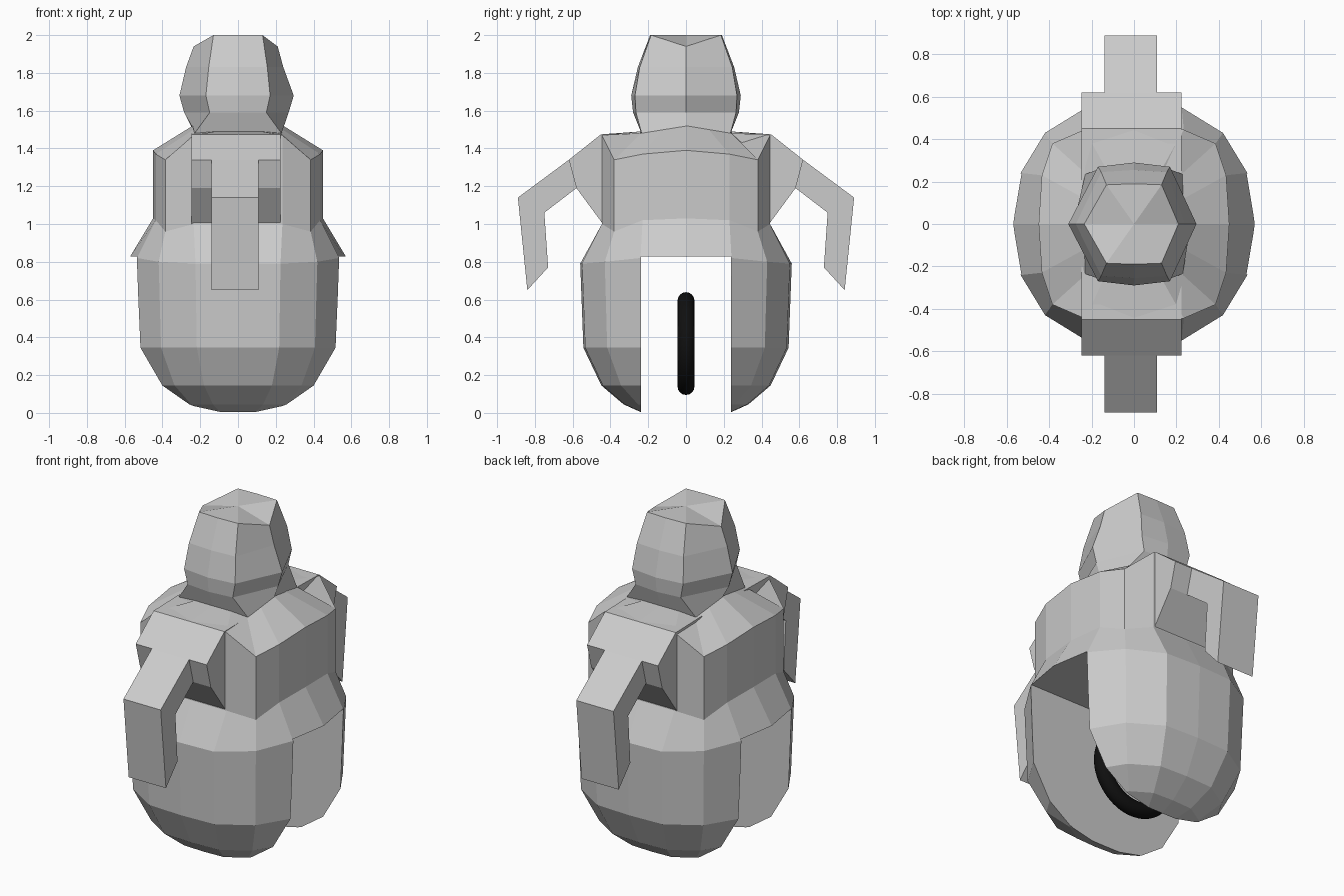
import bpy, bmesh, math

if "Cube" in bpy.data.objects:
    bpy.data.objects.remove(bpy.data.objects["Cube"])


def material(name, c):
    m = bpy.data.materials.new(name)
    m.diffuse_color = (c[0], c[1], c[2], 1)
    m.use_nodes = True
    m.node_tree.nodes["Principled BSDF"].inputs["Base Color"].default_value = m.diffuse_color
    return m


GREY = material("light grey", (0.6, 0.6, 0.6))
BLACK = material("black rubber", (0.005, 0.005, 0.005))


def finish(bm, name, mat):
    bmesh.ops.recalc_face_normals(bm, faces=bm.faces)
    me = bpy.data.meshes.new(name)
    bm.to_mesh(me)
    bm.free()
    ob = bpy.data.objects.new(name, me)
    bpy.context.collection.objects.link(ob)
    if mat:
        me.materials.append(mat)
    return ob


def full_ring(q):
    """Mirror a quarter outline (from +x to +y) into a closed ring."""
    half = q + [(-x, y, z) for x, y, z in reversed(q[:-1])]
    return half + [(x, -y, z) for x, y, z in reversed(half[1:-1])]


def loft(name, quarters, mat, top=None, tweak=None):
    bm = bmesh.new()
    rings = [[bm.verts.new(p) for p in full_ring(q)] for q in quarters]
    n = len(rings[0])
    for a, b in zip(rings, rings[1:]):
        for i in range(n):
            j = (i + 1) % n
            bm.faces.new((a[i], a[j], b[j], b[i]))
    bm.faces.new(rings[0])
    if top:
        c = bm.verts.new(top)
        for i in range(n):
            bm.faces.new((rings[-1][i], rings[-1][(i + 1) % n], c))
    else:
        bm.faces.new(rings[-1])
    if tweak:
        tweak(rings)
    return finish(bm, name, mat)


def prism(name, profile, x0, x1, side, mat):
    """Extrude a (y, z) profile along x; side mirrors it front to back."""
    bm = bmesh.new()
    a = [bm.verts.new((x0, y * side, z)) for y, z in profile]
    b = [bm.verts.new((x1, y * side, z)) for y, z in profile]
    bm.faces.new(a)
    bm.faces.new(b)
    for i in range(len(a)):
        j = (i + 1) % len(a)
        bm.faces.new((a[i], a[j], b[j], b[i]))
    return finish(bm, name, mat)


# Body: rounded lower shell, waist, chest and neck base
hip = [(.57, 0), (.535, .241), (.42, .43), (.225, .55), (0, .56)]
rings = [[(x * s, y * s, z) for x, y in hip]
         for s, z in ((.43, .005), (.59, .045), (.8, .145), (.97, .345))]
rings.append([(x, y, z) for (x, y), z in zip(hip, (.83, .82, .80, .79, .79))])
chest = [(.45, 0), (.435, .23), (.385, .38), (.235, .445), (0, .445)]
for heights in ((1.03, 1.02, .96, 1.0, 1.0), (1.39, 1.37, 1.34, 1.47, 1.475)):
    rings.append([(x, y, z) for (x, y), z in zip(chest, heights)])
rings.append([(.24, 0, 1.52), (.235, .12, 1.5), (.23, .24, 1.48),
              (.12, .24, 1.49), (0, .24, 1.49)])
body = loft("body", rings, GREY)

# Wheel slot through the lower body
cutter = prism("slot_cutter", [(-.238, -.5), (.238, -.5), (.238, .828), (-.238, .828)],
               -1, 1, 1, None)
cutter.hide_render = True
cutter.hide_set(True)
mod = body.modifiers.new("slot", 'BOOLEAN')
mod.operation = 'DIFFERENCE'
mod.solver = 'EXACT'
mod.object = cutter

# Head with a slight nose pinch at +x
head_rings = [
    [(.24, 0, 1.51), (.23, .235, 1.48), (0, .24, 1.49)],
    [(.285, 0, 1.59), (.15, .265, 1.59), (0, .28, 1.59)],
    [(.31, 0, 1.68), (.17, .27, 1.68), (0, .29, 1.68)],
    [(.275, 0, 1.83), (.155, .245, 1.83), (0, .255, 1.83)],
    [(.235, 0, 1.94), (.13, .185, 2.0), (0, .19, 2.0)]]


def nose(rings):
    for r, x in zip(rings[1:], (.268, .295, .24, .21)):
        r[0].co.x = x


loft("head", head_rings, GREY, top=(0, 0, 2.0), tweak=nose)

# Shoulders and bent arms at front and back
shoulder = [(.2, 1.48), (.45, 1.475), (.62, 1.34), (.58, 1.19), (.44, 1.0), (.2, 1.0)]
arm = [(.55, 1.395), (.62, 1.34), (.89, 1.14), (.84, .65), (.73, .77), (.75, 1.06),
       (.58, 1.19), (.54, 1.22)]
for side, label in ((-1, "front"), (1, "back")):
    prism(label + "_shoulder", shoulder, -.247, .225, side, GREY)
    prism(label + "_arm", arm, -.14, .108, side, GREY)

# Wheel in the slot, axis along y
bpy.ops.mesh.primitive_torus_add(major_segments=64, minor_segments=16, major_radius=.227,
                                 minor_radius=.045, location=(0, 0, .367),
                                 rotation=(math.pi / 2, 0, 0))
wheel = bpy.context.object
wheel.name = "wheel"
wheel.data.materials.append(BLACK)
bpy.ops.object.shade_smooth()
